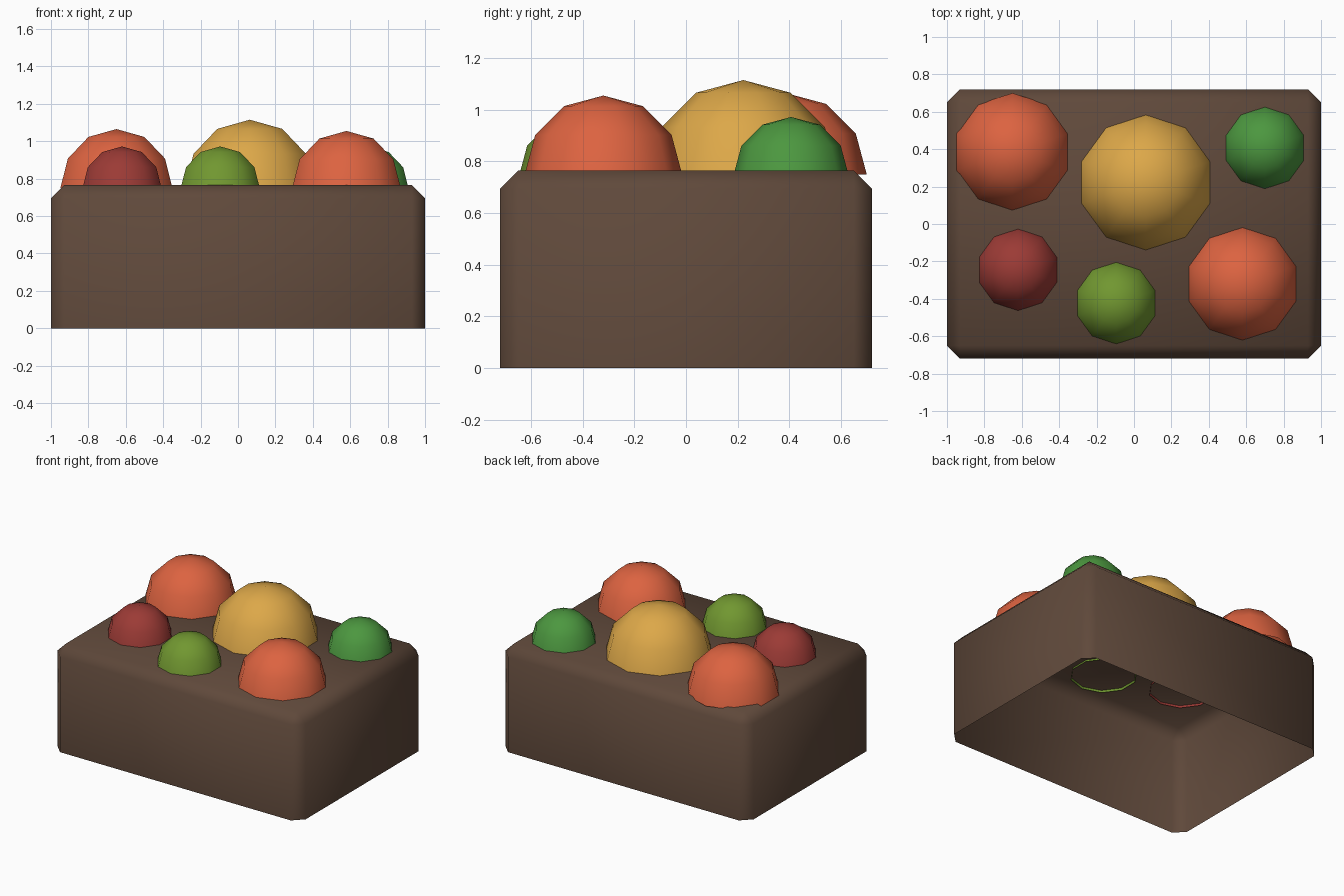
import bpy, bmesh
from mathutils import Matrix

if "Cube" in bpy.data.objects:
    bpy.data.objects.remove(bpy.data.objects["Cube"])


def material(name, rgb):
    mat = bpy.data.materials.new(name)
    mat.diffuse_color = (*rgb, 1)
    mat.use_nodes = True
    mat.node_tree.nodes["Principled BSDF"].inputs["Base Color"].default_value = mat.diffuse_color
    return mat


def add_object(name, bm, mat, location=(0, 0, 0)):
    for f in bm.faces:
        f.smooth = True
    mesh = bpy.data.meshes.new(name)
    bm.to_mesh(mesh)
    bm.free()
    mesh.materials.append(mat)
    obj = bpy.data.objects.new(name, mesh)
    obj.location = location
    bpy.context.collection.objects.link(obj)
    return obj


# Planter body: chamfered box, open underneath
W, D, H, CHAMFER = 2.0, 1.44, 0.765, 0.07
bm = bmesh.new()
bmesh.ops.create_cube(bm, size=1, matrix=Matrix.Translation((0, 0, H / 2)) @ Matrix.Diagonal((W, D, H, 1)))
edges = [e for e in bm.edges if max(v.co.z for v in e.verts) > 0.1]
bmesh.ops.bevel(bm, geom=edges, offset=CHAMFER, offset_type='OFFSET', segments=1, profile=0.5, affect='EDGES')
bottom = [f for f in bm.faces if all(v.co.z < 1e-4 for v in f.verts)]
bmesh.ops.delete(bm, geom=bottom, context='FACES')
add_object("box", bm, material("brown", (0.115, 0.066, 0.043)))


# Domes: open low-poly half spheres sunk slightly into the top
def dome(name, x, y, radius, mat):
    bm = bmesh.new()
    bmesh.ops.create_uvsphere(bm, u_segments=10, v_segments=6, radius=radius)
    lower = [v for v in bm.verts if v.co.z < -1e-4]
    bmesh.ops.delete(bm, geom=lower, context='VERTS')
    # Put a corner of the ten-sided outline on the y axis
    if max(v.co.y for v in bm.verts) < radius * 0.99:
        bmesh.ops.rotate(bm, verts=bm.verts, matrix=Matrix.Rotation(1.5707963, 3, 'Z'))
    add_object(name, bm, mat, (x, y, 0.75))


orange = material("orange", (0.72, 0.125, 0.052))
dome("orange_dome_back", -0.65, 0.385, 0.315, orange)
dome("orange_dome_front", 0.58, -0.32, 0.305, orange)
dome("yellow_dome", 0.063, 0.222, 0.365, material("yellow", (0.72, 0.39, 0.066)))
dome("green_dome", 0.70, 0.407, 0.222, material("green", (0.072, 0.31, 0.05)))
dome("red_dome", -0.62, -0.245, 0.222, material("red", (0.33, 0.043, 0.036)))
dome("olive_dome", -0.095, -0.423, 0.222, material("olive", (0.165, 0.31, 0.03)))
